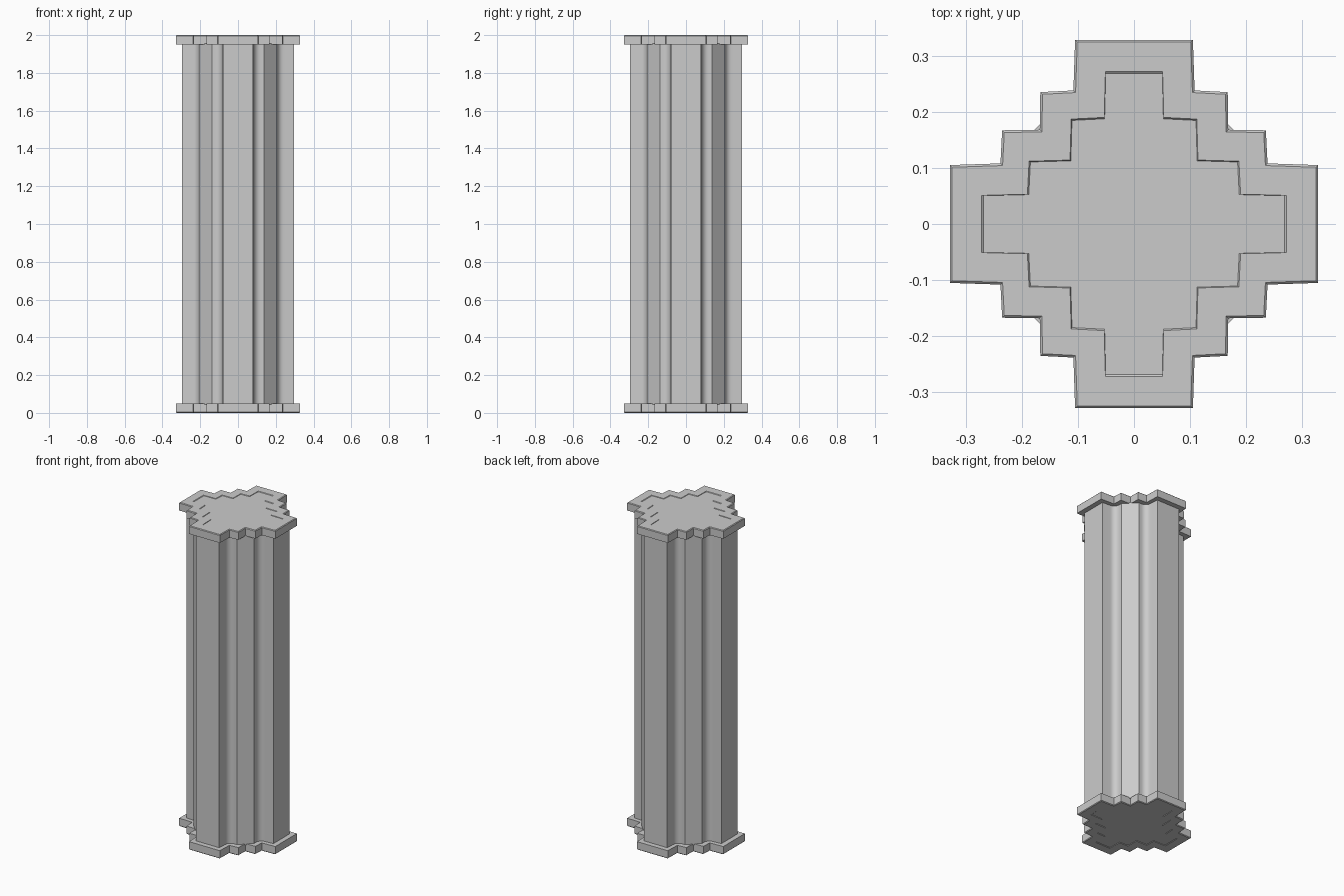
import bpy, bmesh, math
from mathutils import Vector, Matrix

cube = bpy.data.objects.get("Cube")
if cube:
    bpy.data.objects.remove(cube, do_unlink=True)

stone = bpy.data.materials.new("grey_stone")
stone.use_nodes = True
GREY = (0.6, 0.6, 0.6, 1)
stone.diffuse_color = GREY
stone.node_tree.nodes["Principled BSDF"].inputs["Base Color"].default_value = GREY


def four_fold(half):
    """Mirror half a quarter about the diagonal, then turn it four times."""
    quarter = [Vector(p) for p in half]
    quarter += [p.yx for p in reversed(quarter) if abs(p.x - p.y) > 1e-4]
    return [Matrix.Rotation(-k * math.pi / 2, 2) @ p for k in range(4) for p in quarter]


def inset(points, d):
    """Move a clockwise outline inward by d."""
    result = []
    for i, p in enumerate(points):
        a = (p - points[i - 1]).normalized()
        b = (points[(i + 1) % len(points)] - p).normalized()
        na, nb = Vector((a.y, -a.x)), Vector((b.y, -b.x))
        result.append(p + (na + nb) * d / (1 + na.dot(nb)))
    return result


def loft(name, layers, capped=True):
    """Join stacked outlines given as (outline, height)."""
    bm = bmesh.new()
    rings = [[bm.verts.new((p.x, p.y, z)) for p in pts] for pts, z in layers]
    for low, high in zip(rings, rings[1:]):
        for i in range(len(low)):
            j = (i + 1) % len(low)
            bm.faces.new((low[i], low[j], high[j], high[i]))
    if capped:
        bm.faces.new(rings[0])
        bm.faces.new(rings[-1])
    bmesh.ops.recalc_face_normals(bm, faces=bm.faces)
    mesh = bpy.data.meshes.new(name)
    bm.to_mesh(mesh)
    bm.free()
    mesh.materials.append(stone)
    obj = bpy.data.objects.new(name, mesh)
    bpy.context.collection.objects.link(obj)
    return obj


# Stepped end plates with a chamfered rim and a shallow sunken panel
plate = four_fold([(0.105, 0.328), (0.108, 0.238), (0.167, 0.235), (0.167, 0.169)]
                  [:3] + [(0.168, 0.168)])
rim = inset(plate, -0.004)
if max(p.y for p in rim) > max(p.y for p in plate):
    rim = inset(plate, 0.004)
panel = four_fold([(0.051, 0.272), (0.053, 0.19), (0.112, 0.187), (0.114, 0.114)])
floor = [p * 0.987 for p in panel]
for name, base, way in (("bottom_plate", 0.05, -1), ("top_plate", 1.95, 1)):
    heights = [(plate, 0), (plate, 0.046), (rim, 0.05)]
    layers = [(rim, 0)] + heights
    # the panel outline has the same corner count as the rim
    layers += [(panel, 0.05), (floor, 0.047)]
    loft(name, [(pts, base + way * h) for pts, h in layers])

# Column shaft: four arms, coved inner corners and diagonal faces between them
R = 0.036
cove = [(0.083 + R - R * math.cos(a), 0.207 + R - R * math.sin(a))
        for a in (math.pi / 2 * k / 6 for k in range(7))]
shaft_outline = four_fold([(0.079, 0.297)] + cove + [(0.138, 0.207)])
shaft = loft("column_shaft", [(shaft_outline, 0.045), (shaft_outline, 1.955)])

bpy.ops.object.select_all(action="DESELECT")
shaft.select_set(True)
bpy.context.view_layer.objects.active = shaft
bpy.ops.object.shade_smooth_by_angle(angle=math.radians(35))
